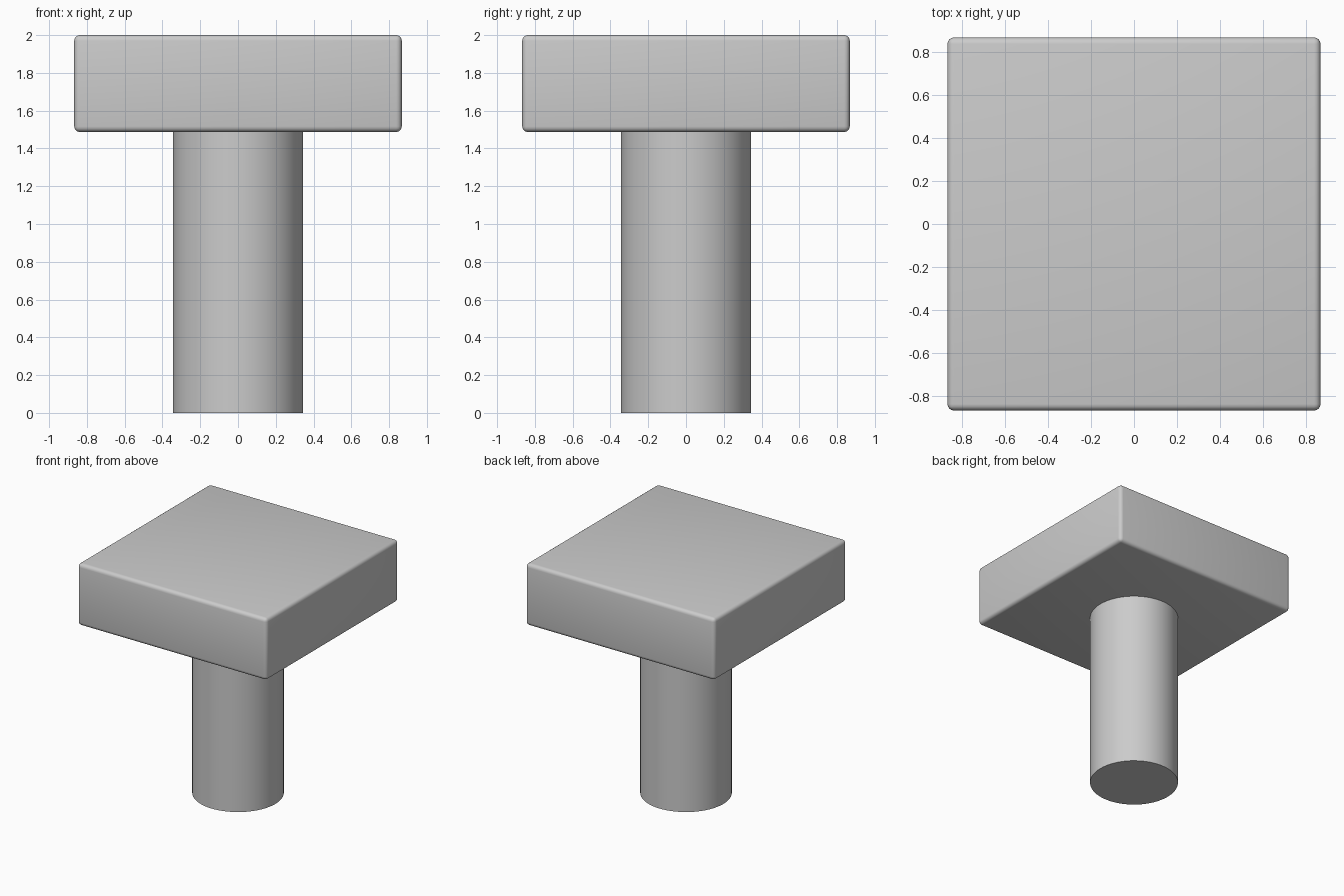
import bpy
import math

if "Cube" in bpy.data.objects:
    bpy.data.objects.remove(bpy.data.objects["Cube"])

HALF, HEAD_BOTTOM, TOP = 0.867, 1.487, 2.0
STEM_RADIUS = 0.344


def smooth(obj):
    bpy.ops.object.select_all(action='DESELECT')
    obj.select_set(True)
    bpy.context.view_layer.objects.active = obj
    bpy.ops.object.shade_smooth_by_angle(angle=math.radians(40))


# Square head with small rounded edges
bpy.ops.mesh.primitive_cube_add(size=1, location=(0, 0, (TOP + HEAD_BOTTOM) / 2))
head = bpy.context.object
head.name = "square_head"
head.scale = (2 * HALF, 2 * HALF, TOP - HEAD_BOTTOM)
bpy.ops.object.transform_apply(location=False, rotation=False, scale=True)
bevel = head.modifiers.new("rounded_edges", 'BEVEL')
bevel.width = 0.03
bevel.segments = 4
bpy.ops.object.modifier_apply(modifier=bevel.name)
smooth(head)

# Round stem, meeting the underside of the head
bpy.ops.mesh.primitive_cylinder_add(vertices=64, radius=STEM_RADIUS,
                                    depth=HEAD_BOTTOM, location=(0, 0, HEAD_BOTTOM / 2))
stem = bpy.context.object
stem.name = "round_stem"
smooth(stem)
